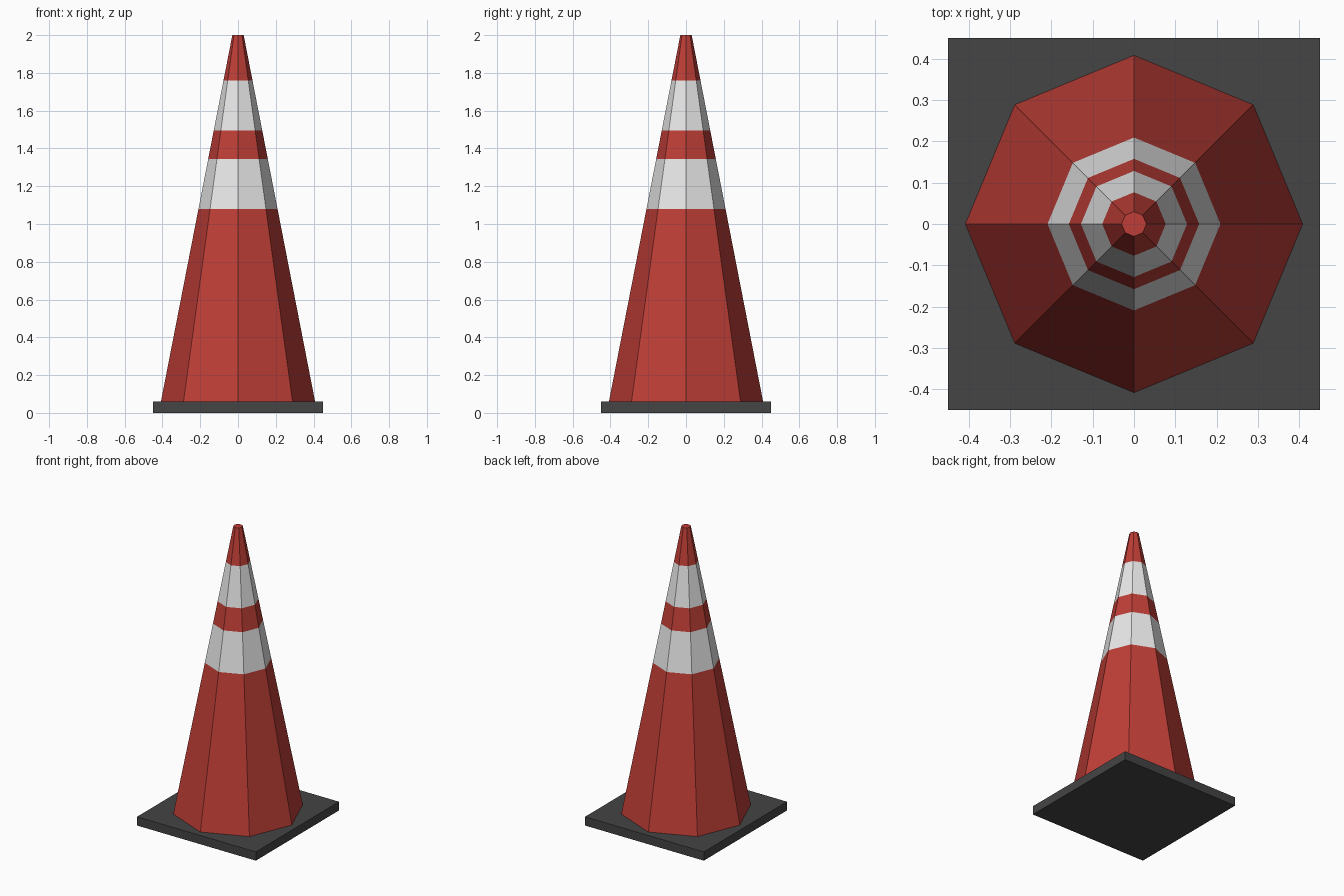
import bpy, bmesh, math

if "Cube" in bpy.data.objects:
    bpy.data.objects.remove(bpy.data.objects["Cube"])


def material(name, rgb):
    m = bpy.data.materials.new(name)
    m.diffuse_color = (*rgb, 1.0)
    m.use_nodes = True
    m.node_tree.nodes["Principled BSDF"].inputs["Base Color"].default_value = m.diffuse_color
    return m


red = material("cone red", (0.52, 0.048, 0.038))
white = material("stripe white", (0.8, 0.8, 0.8))
dark = material("base dark grey", (0.058, 0.058, 0.058))


def add_object(name, bm, mats):
    bmesh.ops.recalc_face_normals(bm, faces=bm.faces)
    mesh = bpy.data.meshes.new(name)
    bm.to_mesh(mesh)
    bm.free()
    for m in mats:
        mesh.materials.append(m)
    obj = bpy.data.objects.new(name, mesh)
    bpy.context.collection.objects.link(obj)
    return obj


# Square base plate
BASE_H = 0.06
bm = bmesh.new()
bmesh.ops.create_cube(bm, size=1.0)
for v in bm.verts:
    v.co = (v.co.x * 0.9, v.co.y * 0.9, (v.co.z + 0.5) * BASE_H)
add_object("base_plate", bm, [dark])

# Eight-sided tapered cone, ringed at the stripe edges
SIDES, TOP = 8, 2.0
R_BOTTOM, R_TOP = 0.408, 0.03
heights = [BASE_H, 1.08, 1.345, 1.495, 1.76, TOP]
bm = bmesh.new()
rings = []
for z in heights:
    r = R_BOTTOM + (R_TOP - R_BOTTOM) * (z - BASE_H) / (TOP - BASE_H)
    rings.append([bm.verts.new((r * math.cos(a), r * math.sin(a), z))
                  for a in (math.tau * i / SIDES for i in range(SIDES))])

# Every second band is a white stripe
for band, (low, high) in enumerate(zip(rings, rings[1:])):
    for i in range(SIDES):
        j = (i + 1) % SIDES
        face = bm.faces.new((low[i], low[j], high[j], high[i]))
        face.material_index = band % 2

# Closed tip and underside
bm.faces.new(rings[-1])
bm.faces.new(rings[0][::-1])
add_object("striped_cone", bm, [red, white])
